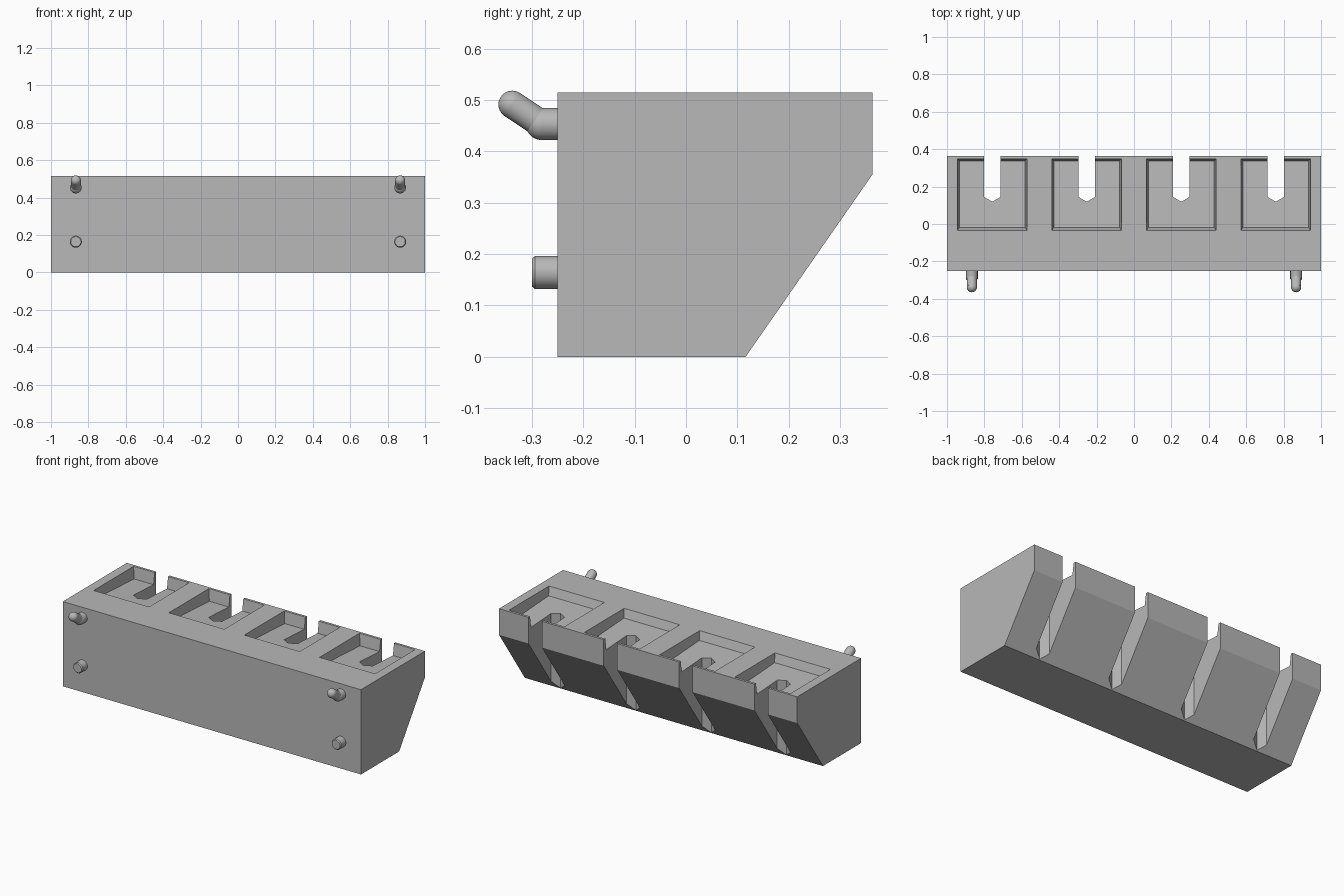
import bpy
import bmesh
import math
from mathutils import Vector

default = bpy.data.objects.get("Cube")
if default:
    bpy.data.objects.remove(default, do_unlink=True)

grey = bpy.data.materials.new("plain grey")
grey.use_nodes = True
colour = (0.48, 0.48, 0.48, 1)
grey.diffuse_color = colour
grey.node_tree.nodes["Principled BSDF"].inputs["Base Color"].default_value = colour

TOP, FRONT, BACK = 0.514, -0.25, 0.363
BAY_CENTRES = (-0.758, -0.253, 0.253, 0.758)


def finish(name, bm):
    bmesh.ops.recalc_face_normals(bm, faces=bm.faces)
    mesh = bpy.data.meshes.new(name)
    bm.to_mesh(mesh)
    bm.free()
    mesh.materials.append(grey)
    obj = bpy.data.objects.new(name, mesh)
    bpy.context.collection.objects.link(obj)
    return obj


def loft(bm, start, end):
    """Closed solid between two matching outlines."""
    a = [bm.verts.new(p) for p in start]
    b = [bm.verts.new(p) for p in end]
    bm.faces.new(a)
    bm.faces.new(b)
    for i in range(len(a)):
        j = (i + 1) % len(a)
        bm.faces.new((a[i], a[j], b[j], b[i]))


def select_only(obj):
    bpy.ops.object.select_all(action="DESELECT")
    obj.select_set(True)
    bpy.context.view_layer.objects.active = obj


def cut(obj, cutter):
    cutter.hide_render = True
    mod = obj.modifiers.new("cut", "BOOLEAN")
    mod.operation = "DIFFERENCE"
    mod.solver = "EXACT"
    mod.object = cutter
    select_only(obj)
    bpy.ops.object.modifier_apply(modifier=mod.name)
    bpy.data.objects.remove(cutter, do_unlink=True)


# Rack body: side profile with a sloped lower back
profile = [(FRONT, 0), (0.116, 0), (BACK, 0.355), (BACK, TOP), (FRONT, TOP)]
bm = bmesh.new()
loft(bm, [(-1, y, z) for y, z in profile], [(1, y, z) for y, z in profile])
body = finish("rack_body", bm)

# Shallow tapered pockets, a little deeper toward the back
bm = bmesh.new()
for cx in BAY_CENTRES:
    rings = []
    for half, y0, y1, z0, z1 in (
        (0.186, -0.035, 0.348, TOP, TOP),
        (0.176, -0.018, 0.338, TOP - 0.05, TOP - 0.07),
    ):
        rings.append([Vector((cx - half, y0, z0)), Vector((cx + half, y0, z0)),
                      Vector((cx + half, y1, z1)), Vector((cx - half, y1, z1))])
    # Carry the walls on above the top surface for a clean cut
    top = [p + (p - q) * 0.2 for p, q in zip(*rings)]
    loft(bm, top, rings[1])
cut(body, finish("pocket_cutter", bm))

# Full height slots with a pointed inner end, open at the back
bm = bmesh.new()
for cx in BAY_CENTRES:
    outline = [(cx - 0.045, 0.5), (cx - 0.045, 0.145), (cx, 0.119),
               (cx + 0.045, 0.145), (cx + 0.045, 0.5)]
    loft(bm, [(x, y, -0.1) for x, y in outline], [(x, y, 0.7) for x, y in outline])
cut(body, finish("slot_cutter", bm))


def rod(bm, start, end, r1, r2):
    start, end = Vector(start), Vector(end)
    axis = end - start
    matrix = axis.to_track_quat("Z", "Y").to_matrix().to_4x4()
    matrix.translation = (start + end) / 2
    bmesh.ops.create_cone(bm, cap_ends=True, segments=32, radius1=r1,
                          radius2=r2, depth=axis.length, matrix=matrix)


def ball(bm, centre, r):
    geo = bmesh.ops.create_uvsphere(bm, u_segments=32, v_segments=16, radius=r)
    bmesh.ops.translate(bm, verts=geo["verts"], vec=centre)


for side, x in (("right", -0.867), ("left", 0.867)):
    # Lower straight peg with a small chamfer
    bm = bmesh.new()
    rod(bm, (x, FRONT + 0.01, 0.164), (x, -0.294, 0.164), 0.032, 0.032)
    rod(bm, (x, -0.294, 0.164), (x, -0.3, 0.164), 0.032, 0.027)
    peg = finish(side + "_lower_peg", bm)

    # Upper hook: stub, rounded elbow and raised round-ended tip
    bm = bmesh.new()
    elbow, tip = (x, -0.281, 0.453), (x, -0.338, 0.491)
    rod(bm, (x, FRONT + 0.01, 0.453), elbow, 0.031, 0.031)
    ball(bm, elbow, 0.031)
    rod(bm, elbow, tip, 0.027, 0.027)
    ball(bm, tip, 0.027)
    hook = finish(side + "_upper_hook", bm)

    for obj in (peg, hook):
        select_only(obj)
        bpy.ops.object.shade_smooth_by_angle(angle=math.radians(35))
